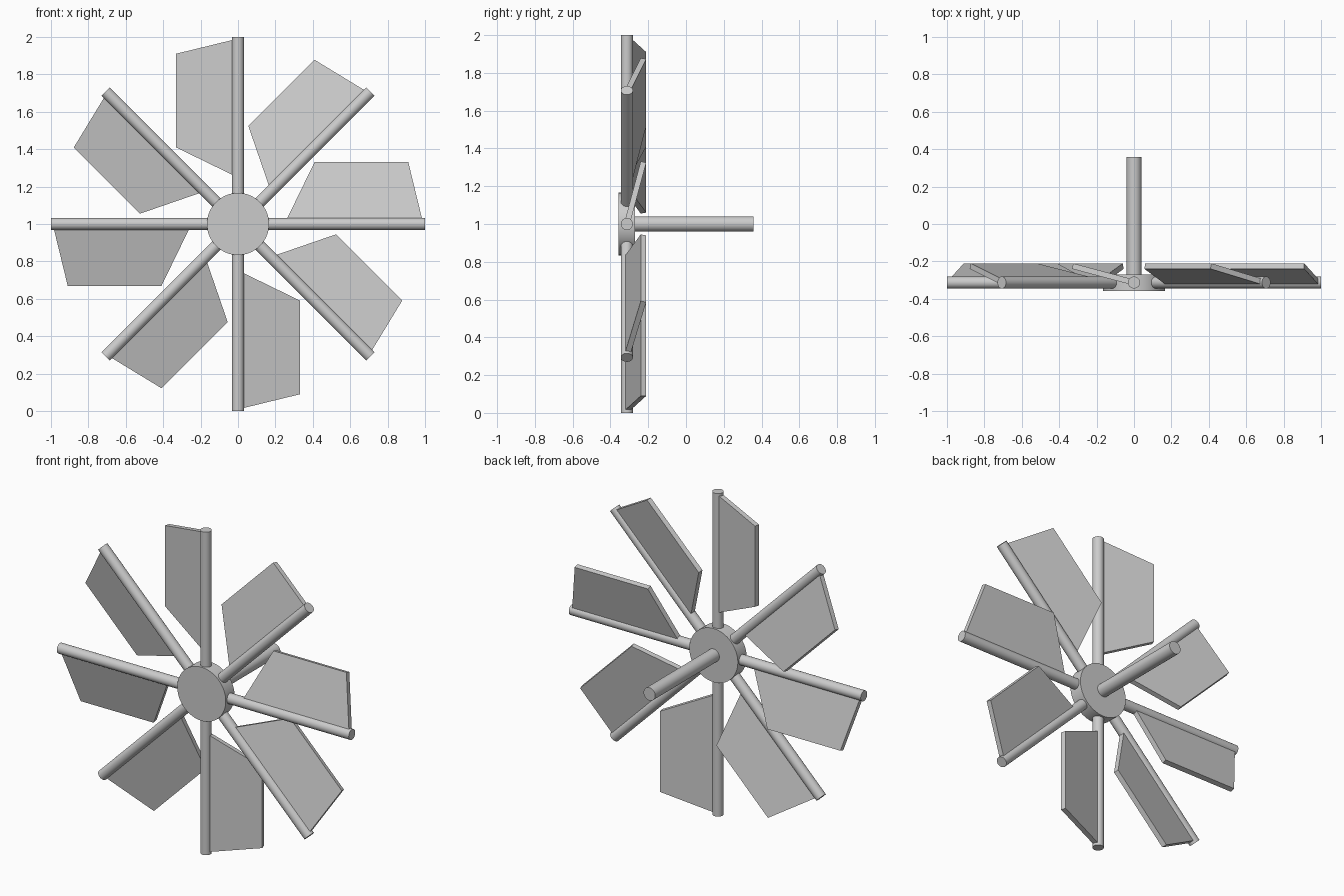
import bpy, bmesh, math
from mathutils import Matrix, Vector

if "Cube" in bpy.data.objects:
    bpy.data.objects.remove(bpy.data.objects["Cube"])

ROTOR_Y, AXLE_Z = -0.313, 1.0
CENTRE = Matrix.Translation((0, ROTOR_Y, AXLE_Z))


def finish(name, bm, matrix, smooth=False):
    bmesh.ops.recalc_face_normals(bm, faces=bm.faces)
    mesh = bpy.data.meshes.new(name)
    bm.to_mesh(mesh)
    bm.free()
    obj = bpy.data.objects.new(name, mesh)
    bpy.context.collection.objects.link(obj)
    obj.matrix_world = matrix
    if smooth:
        bpy.ops.object.select_all(action='DESELECT')
        obj.select_set(True)
        bpy.context.view_layer.objects.active = obj
        bpy.ops.object.shade_smooth_by_angle(angle=math.radians(35))
    return obj


def rod(name, start, end, radius, axis, matrix, sides=32):
    """Capped cylinder running from start to end along a local axis."""
    bm = bmesh.new()
    turn = Vector((0, 0, 1)).rotation_difference(Vector(axis)).to_matrix().to_4x4()
    shift = Matrix.Translation(Vector(axis) * (start + end) / 2)
    bmesh.ops.create_cone(bm, cap_ends=True, segments=sides, radius1=radius,
                          radius2=radius, depth=end - start, matrix=shift @ turn)
    return finish(name, bm, matrix, smooth=True)


def blade(name, matrix, thickness=0.03):
    """Tapered flat plate in the local xz plane, hinged on the spoke."""
    outline = [(0.25, 0), (0.41, 0.34), (0.91, 0.34), (0.99, 0)]
    bm = bmesh.new()
    face = bm.faces.new([bm.verts.new((x, -thickness / 2, z)) for x, z in outline])
    ext = bmesh.ops.extrude_face_region(bm, geom=[face])
    verts = [v for v in ext['geom'] if isinstance(v, bmesh.types.BMVert)]
    bmesh.ops.translate(bm, verts=verts, vec=(0, thickness, 0))
    return finish(name, bm, matrix)


# Hub disc and axle shaft
rod("hub", -0.044, 0.043, 0.166, (0, 1, 0), CENTRE, 64)
rod("axle", 0.0, 0.671, 0.04, (0, 1, 0), CENTRE)

# Eight spokes, each carrying a pitched blade
pitch = Matrix.Rotation(math.radians(-15), 4, 'X')
for i in range(8):
    spin = CENTRE @ Matrix.Rotation(-i * math.pi / 4, 4, 'Y')
    rod(f"spoke_{i + 1}", 0.1, 1.0, 0.032, (1, 0, 0), spin)
    blade(f"blade_{i + 1}", spin @ pitch)
